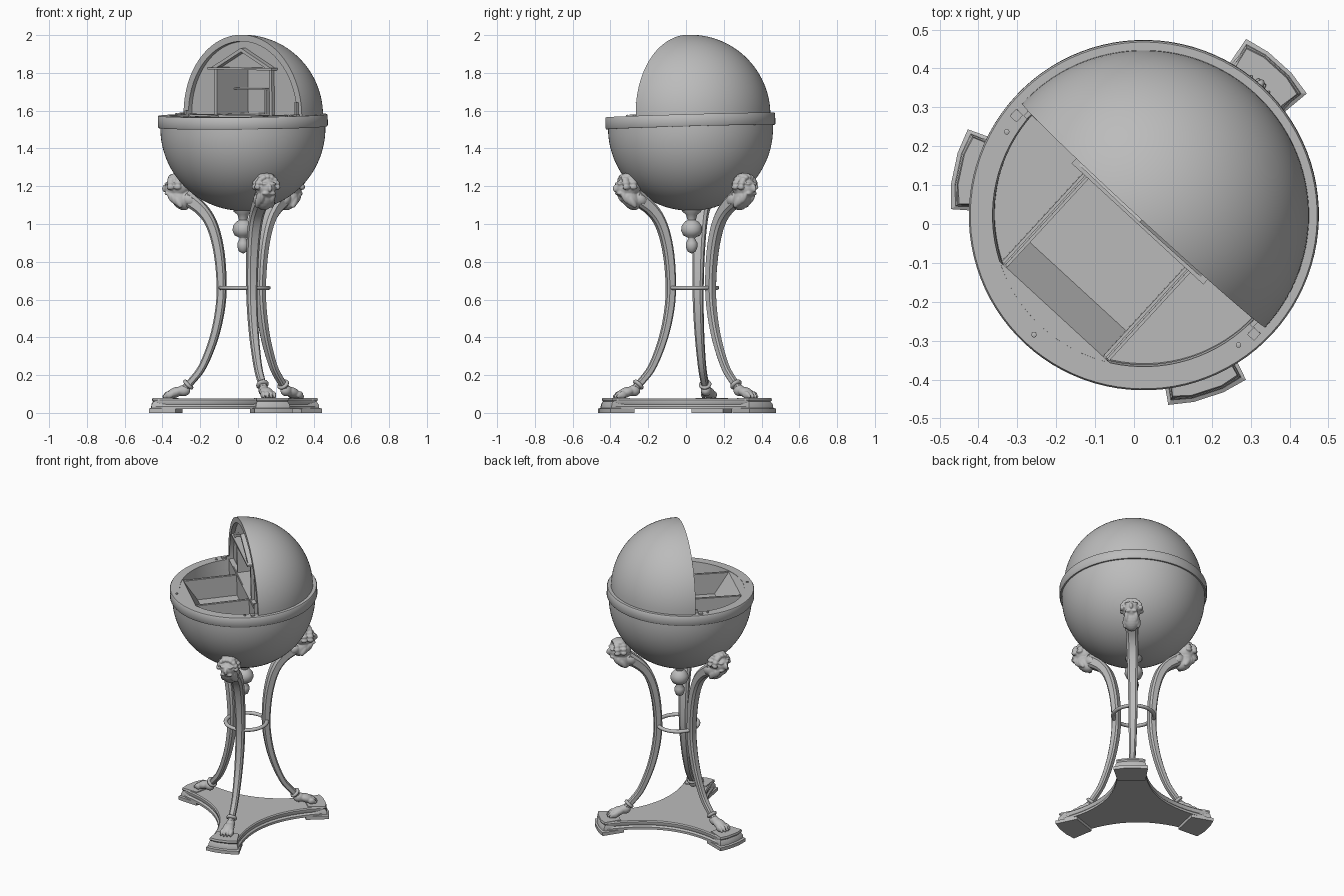
import bpy, bmesh
from math import sin, cos, pi, radians, sqrt, atan2
from mathutils import Matrix, Vector

cube = bpy.data.objects.get("Cube")
if cube:
    bpy.data.objects.remove(cube, do_unlink=True)

GREY = (0.5, 0.5, 0.5, 1)
mat = bpy.data.materials.new("plain_grey")
mat.use_nodes = True
mat.diffuse_color = GREY
for node in mat.node_tree.nodes:
    if node.type == 'BSDF_PRINCIPLED':
        node.inputs["Base Color"].default_value = GREY


# ---------- helpers ----------
def finish(name, bm, matrix, angle=35):
    bmesh.ops.recalc_face_normals(bm, faces=bm.faces)
    mesh = bpy.data.meshes.new(name)
    bm.to_mesh(mesh)
    bm.free()
    mesh.materials.append(mat)
    obj = bpy.data.objects.new(name, mesh)
    bpy.context.collection.objects.link(obj)
    obj.matrix_world = matrix
    bpy.ops.object.select_all(action='DESELECT')
    obj.select_set(True)
    bpy.context.view_layer.objects.active = obj
    bpy.ops.object.shade_smooth_by_angle(angle=radians(angle))
    return obj


def loft(bm, rings, closed=False):
    """Skin a row of equal rings, capping the ends when open."""
    rows = [[bm.verts.new(p) for p in ring] for ring in rings]
    n = len(rows[0])
    pairs = list(zip(rows, rows[1:])) + ([(rows[-1], rows[0])] if closed else [])
    for a, b in pairs:
        for i in range(n):
            j = (i + 1) % n
            bm.faces.new((a[i], a[j], b[j], b[i]))
    if not closed:
        bm.faces.new(rows[0])
        bm.faces.new(rows[-1])
    return bm


def lathe(name, profile, matrix, sweep=2 * pi, steps=96, angle=35):
    full = sweep > 6
    count = steps if full else steps + 1
    rings = [[(r * cos(sweep * k / steps), r * sin(sweep * k / steps), z)
              for r, z in profile] for k in range(count)]
    bm = loft(bmesh.new(), rings, full)
    bmesh.ops.remove_doubles(bm, verts=bm.verts, dist=0.0002)
    return finish(name, bm, matrix, angle)


def prism(name, points, depth, matrix):
    bm = bmesh.new()
    face = bm.faces.new([bm.verts.new(p) for p in points])
    new = bmesh.ops.extrude_face_region(bm, geom=[face])["geom"]
    bmesh.ops.translate(bm, vec=depth, verts=[g for g in new if isinstance(g, bmesh.types.BMVert)])
    return finish(name, bm, matrix, 25)


def box(name, lo, hi, matrix):
    (x, y, z), (X, Y, Z) = lo, hi
    return prism(name, [(x, y, z), (X, y, z), (X, Y, z), (x, Y, z)], (0, 0, Z - z), matrix)


def arc(r, a, b, n, cz=0.0):
    return [(r * cos(radians(a + (b - a) * i / n)), cz + r * sin(radians(a + (b - a) * i / n)))
            for i in range(n + 1)]


def smooth_path(keys, n=6):
    keys = [Vector(k) for k in keys]
    ext = [2 * keys[0] - keys[1]] + keys + [2 * keys[-1] - keys[-2]]
    out = []
    for p0, p1, p2, p3 in zip(ext, ext[1:], ext[2:], ext[3:]):
        for i in range(n):
            t = i / n
            out.append(0.5 * (2 * p1 + (p2 - p0) * t + (2 * p0 - 5 * p1 + 4 * p2 - p3) * t ** 2
                              + (3 * p1 - p0 - 3 * p2 + p3) * t ** 3))
    return out + [keys[-1]]


def sculpt(name, blobs, matrix, voxel=0.006):
    """Fuse ellipsoids (centre, radii, tilt) into one carved form."""
    bm = bmesh.new()
    for c, r, tilt in blobs:
        m = Matrix.Translation(c) @ Matrix.Rotation(radians(tilt), 4, 'Y') @ Matrix.Diagonal((*r, 1))
        bmesh.ops.create_icosphere(bm, subdivisions=3, radius=1, matrix=m)
    obj = finish(name, bm, matrix)
    mod = obj.modifiers.new("fuse", 'REMESH')
    mod.mode, mod.voxel_size, mod.use_smooth_shade = 'VOXEL', voxel, True
    return obj


# ---------- globe frame: local x along the dome's cut, local y into the dome ----------
G = (Matrix.Translation((0.025, 0.022, 1.577)) @ Matrix.Rotation(radians(1.6), 4, 'X')
     @ Matrix.Rotation(radians(-0.6), 4, 'Y') @ Matrix.Rotation(radians(-42.6), 4, 'Z'))
FLOOR = -0.14

bowl = arc(0.437, -90, 0, 24, -0.07)
lathe("bowl", bowl + [(0.437, -0.05), (0.39, -0.05), (0.385, FLOOR), (0, FLOOR)], G)
lathe("rim", [(0.437, -0.064), (0.446, -0.064), (0.45, -0.058), (0.45, -0.006), (0.446, 0),
              (0.389, 0), (0.385, -0.06)], G)
lathe("dome", arc(0.425, 0, 90, 28) + arc(0.39, 90, 0, 28), G, pi, 64)

# front panel of the dome with a doorway cut from its lower edge
W, H = 0.19, 0.245
outline = [(x, 0.025, z) for x, z in arc(0.4, 0, 180, 40)]
outline += [(-W, 0.025, 0), (-W, 0.025, H), (W, 0.025, H), (W, 0.025, 0)]
prism("dome_panel", outline, (0, 0.012, 0), G)

# niche behind the doorway
D = 0.25
for s, side in ((-1, "right"), (1, "left")):
    a, b = sorted((s * W, s * (W + 0.006)))
    box(f"niche_wall_{side}", (a, 0.02, 0), (b, D, H), G)
    # pediment slope and door post
    prism(f"pediment_slope_{side}", [(s * 0.225, -0.01, H), (0, -0.01, 0.355), (0, -0.01, 0.335),
                                     (s * 0.185, -0.01, H)], (0, 0.04, 0), G)
    box(f"door_post_{side}", (s * 0.197 - 0.009, 0.005, 0), (s * 0.197 + 0.009, 0.03, H), G)
box("niche_back", (-W, D, 0), (W, D + 0.005, H), G)
box("niche_ceiling", (-W, 0.02, H - 0.006), (W, D, H), G)
box("niche_floor", (-0.39, 0, -0.012), (0.39, 0.03, 0.002), G)
box("niche_base", (-W, 0.02, -0.012), (W, D, 0.002), G)
box("niche_shelf", (-W, 0.14, 0.13), (W, D, 0.138), G)
box("niche_upright", (0.02, 0.15, 0), (0.03, D, 0.13), G)
box("cornice", (-0.23, -0.02, H - 0.006), (0.23, 0.03, H + 0.006), G)

# compartments of the open half of the bowl
box("tray_back", (-0.385, -0.006, FLOOR), (0.385, 0.006, 0), G)
for s, side in ((-1, "right"), (1, "left")):
    for k, x in enumerate((0.172, 0.184)):
        box(f"divider_{side}_{k + 1}", (s * x - 0.004, -0.335, FLOOR), (s * x + 0.004, 0, -0.004), G)
    box(f"divider_core_{side}", (s * 0.178 - 0.005, -0.335, FLOOR), (s * 0.178 + 0.005, 0, -0.009), G)
    # latch, hinge block and peg
    box(f"latch_{side}", (s * 0.395 - 0.006, -0.02, 0), (s * 0.395 + 0.006, 0, 0.07 if s > 0 else 0.02), G)
    box(f"hinge_{side}", (s * 0.415 - 0.012, -0.045, 0), (s * 0.415 + 0.012, -0.02, 0.008), G)
prism("tray_slope", [(-0.17, -0.338, -0.002), (0.17, -0.338, -0.002), (0.17, -0.253, FLOOR),
                     (-0.17, -0.253, FLOOR)], (0, -0.006, -0.004), G)
half = 90 - math_deg if (math_deg := 180 / pi * atan2(0.338, sqrt(0.39 ** 2 - 0.338 ** 2))) else 0
prism("tray_edge", [(x, y, -0.002) for x, y in arc(0.39, 270 - half, 270 + half, 16)], (0, 0, -0.012), G)
for k, (x, y) in enumerate(((0.0, -0.417), (0.405, -0.08), (-0.405, -0.08))):
    lathe(f"peg_{k + 1}", [(0, 0), (0.007, 0), (0.007, 0.006), (0, 0.009)],
          G @ Matrix.Translation((x, y, 0)), steps=12)

# hanging finial below the bowl
lathe("finial", [(0, 1.10), (0.055, 1.09), (0.05, 1.065), (0.03, 1.05), (0.022, 1.02), (0.036, 1.012),
                 (0.053, 0.99), (0.056, 0.965), (0.045, 0.94), (0.02, 0.928), (0.018, 0.922), (0.03, 0.9),
                 (0.031, 0.88), (0.022, 0.855), (0, 0.843)],
      Matrix.Translation((0.027, 0.03, 0)), steps=32, angle=50)

# ---------- stand ----------
S = Matrix.Translation((0.035, 0.038, 0))
lathe("stretcher_ring", [(0.125 + 0.013 * cos(a * pi / 6), 0.662 + 0.011 * sin(a * pi / 6))
                         for a in range(12)], S, steps=64, angle=60)


def base_outline(inset, z):
    """Three blunt corners joined by concave sides."""
    pts = []
    for k in range(3):
        a = radians(48 + 120 * k)
        rad, tan = Vector((cos(a), sin(a), 0)), Vector((-sin(a), cos(a), 0))
        b = radians(108 + 120 * k)
        mid = Vector((cos(b), sin(b), 0)) * (0.19 - inset)
        b2 = radians(168 + 120 * k)
        rad2, tan2 = Vector((cos(b2), sin(b2), 0)), Vector((-sin(b2), cos(b2), 0))
        w = 0.09 - inset
        start, end = rad * 0.42 + tan * w, rad2 * 0.42 - tan2 * w
        ctrl = 2 * mid - (start + end) / 2
        pts += [rad * (0.48 - inset) - tan * w, rad * (0.48 - inset) + tan * w]
        pts += [start * (1 - t) ** 2 + ctrl * 2 * t * (1 - t) + end * t * t
                for t in (i / 14 for i in range(15))]
    return [(p.x, p.y, z) for p in pts]


steps = [(0.0, 0.02), (0.0, 0.035), (0.01, 0.045), (0.006, 0.055), (0.006, 0.068), (0.012, 0.075)]
finish("base_plate", loft(bmesh.new(), [base_outline(i, z) for i, z in steps]), S, 25)


def pad_ring(i, z):
    pts = [(0.355 + i, -0.085 + i), (0.495 - i, -0.105 + i), (0.508 - i, -0.04), (0.508 - i, 0.04),
           (0.495 - i, 0.105 - i), (0.355 + i, 0.085 - i)]
    return [(x, y, z) for x, y in pts]


# leg path: radius, height, half width, half thickness
leg_keys = [(0.335, 0.12, 0.018, 0.018), (0.285, 0.17, 0.019, 0.018), (0.225, 0.25, 0.02, 0.019),
            (0.165, 0.40, 0.023, 0.021), (0.131, 0.56, 0.026, 0.023), (0.125, 0.70, 0.028, 0.024),
            (0.14, 0.86, 0.031, 0.026), (0.175, 0.99, 0.034, 0.028), (0.23, 1.075, 0.036, 0.032),
            (0.32, 1.145, 0.04, 0.04)]
path = smooth_path(leg_keys)
section = [(-1, -0.6), (-0.6, -1), (0.6, -1), (1, -0.6), (1, 0.6), (0.6, 1), (-0.6, 1), (-1, 0.6)]
leg_rings = []
for i, p in enumerate(path):
    d = path[min(i + 1, len(path) - 1)] - path[max(i - 1, 0)]
    t = Vector((d[0], d[1])).normalized()
    leg_rings.append([(p[0] + t.y * v * p[3], u * p[2], p[1] - t.x * v * p[3]) for u, v in section])

# bearded head: skull, cheeks, nose, brow, beard locks, hair curls
head = [((0.355, 0, 1.2), (0.062, 0.057, 0.06), 0), ((0.39, 0, 1.185), (0.04, 0.043, 0.05), 20),
        ((0.43, 0, 1.19), (0.016, 0.011, 0.022), -15), ((0.35, 0, 1.135), (0.045, 0.05, 0.07), 35),
        ((0.30, 0, 1.13), (0.05, 0.048, 0.04), -35), ((0.365, 0, 1.255), (0.035, 0.045, 0.015), 0)]
for s in (-1, 1):
    head += [((0.415, s * 0.02, 1.213), (0.014, 0.02, 0.008), 0),
             ((0.415, s * 0.018, 1.162), (0.014, 0.02, 0.01), 0)]
    head += [((0.39 - 0.02 * k, s * (0.03 + 0.006 * k), 1.14 - 0.012 * k), (0.016, 0.013, 0.035), 30)
             for k in range(3)]
for k in range(9):
    a = pi * k / 8
    head.append(((0.39, 0.056 * cos(a), 1.195 + 0.055 * sin(a)), (0.02, 0.015, 0.015), 0))
    head.append(((0.35, 0.06 * cos(a), 1.195 + 0.06 * sin(a)), (0.02, 0.013, 0.013), 0))

# lion paw: heel, instep, toes with claws
paw = [((0.33, 0, 0.118), (0.035, 0.028, 0.03), 0), ((0.375, 0, 0.108), (0.05, 0.036, 0.027), 20)]
for k in range(4):
    t = (k - 1.5) * 0.02
    paw += [((0.415 - abs(t) * 0.4, t, 0.096), (0.024, 0.012, 0.019), 0),
            ((0.437 - abs(t) * 0.4, t, 0.087), (0.012, 0.006, 0.01), 0)]

for k, where in enumerate(("back_left", "right", "front")):
    M = S @ Matrix.Rotation(radians(48 + 120 * k), 4, 'Z')
    pad = [(0, 0), (0, 0.022), (0.01, 0.027), (0.012, 0.045), (0.02, 0.06), (0.015, 0.068), (0.018, 0.08)]
    finish(f"foot_block_{where}", loft(bmesh.new(), [pad_ring(i, z) for i, z in pad]), M, 25)
    finish(f"leg_{where}", loft(bmesh.new(), leg_rings), M, 30)
    sculpt(f"head_{where}", head, M, 0.005)
    sculpt(f"paw_{where}", paw, M, 0.005)
    cuff = M @ Matrix.Translation((0.305, 0, 0.15)) @ Matrix.Rotation(radians(-45), 4, 'Y')
    lathe(f"ankle_cuff_{where}", [(0.018, -0.01), (0.03, -0.008), (0.034, 0), (0.03, 0.008), (0.018, 0.01)],
          cuff, steps=20, angle=60)
